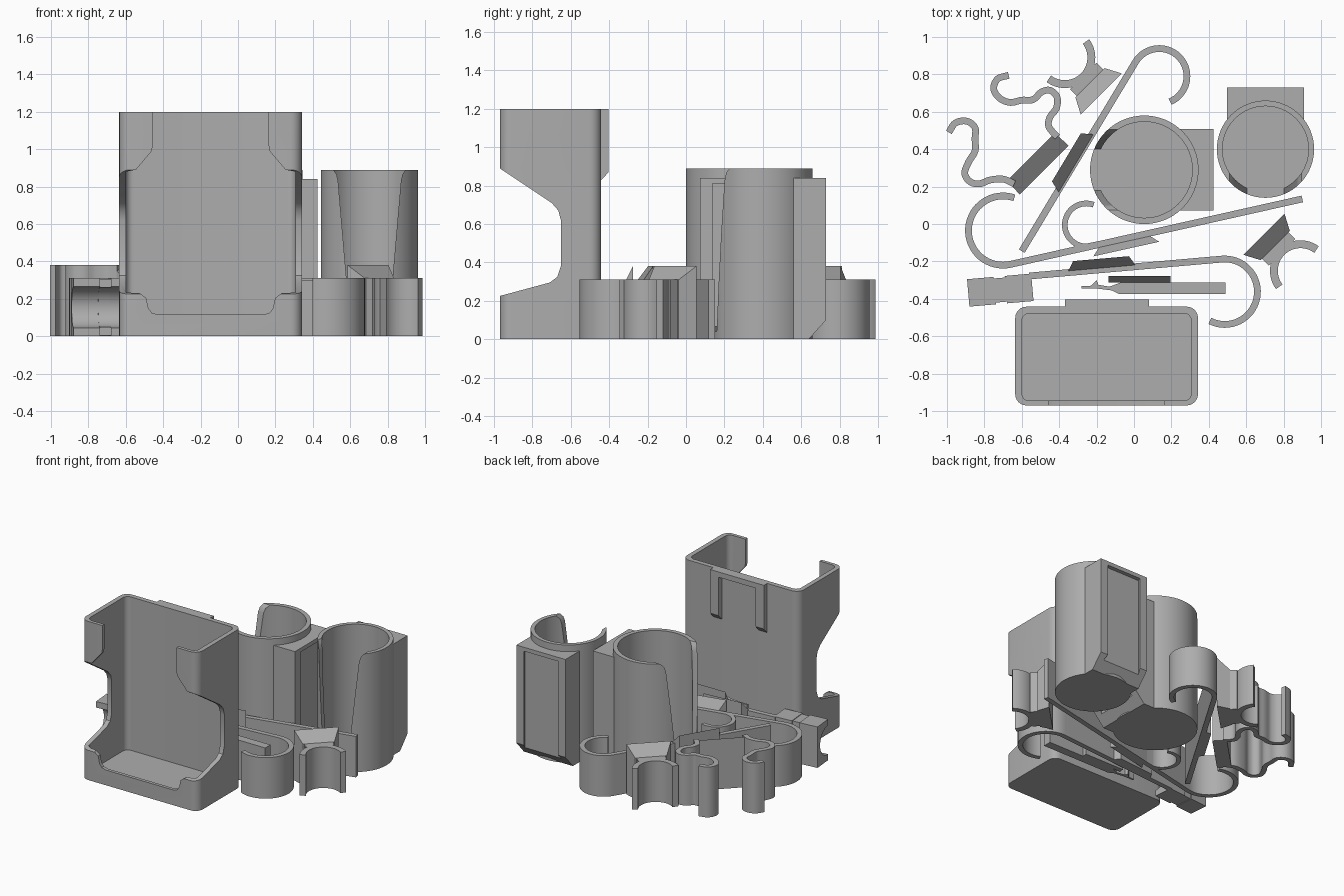
import bpy, bmesh, math
from mathutils import Vector, Matrix

if "Cube" in bpy.data.objects:
    bpy.data.objects.remove(bpy.data.objects["Cube"])

grey = bpy.data.materials.new("plastic_grey")
grey.diffuse_color = (0.42, 0.42, 0.42, 1)
grey.use_nodes = True
grey.node_tree.nodes["Principled BSDF"].inputs["Base Color"].default_value = grey.diffuse_color
H = 0.31      # height of the flat-lying clips
HT = 0.38     # height of the tall connector edges


def finish(name, bm):
    bmesh.ops.recalc_face_normals(bm, faces=bm.faces)
    me = bpy.data.meshes.new(name)
    bm.to_mesh(me)
    bm.free()
    me.materials.append(grey)
    ob = bpy.data.objects.new(name, me)
    bpy.context.collection.objects.link(ob)
    return ob


def smooth(ob):
    bpy.ops.object.select_all(action='DESELECT')
    ob.select_set(True)
    bpy.context.view_layer.objects.active = ob
    bpy.ops.object.shade_smooth_by_angle(angle=math.radians(30))


def prism(name, pts, a, b, axis='z'):
    """Extrude a 2D outline from a to b along an axis."""
    place = {'z': lambda u, v, t: (u, v, t), 'y': lambda u, v, t: (u, t, v),
             'x': lambda u, v, t: (t, u, v)}[axis]
    bm = bmesh.new()
    lo = [bm.verts.new(place(u, v, a)) for u, v in pts]
    hi = [bm.verts.new(place(u, v, b)) for u, v in pts]
    n = len(pts)
    bm.faces.new(lo)
    bm.faces.new(hi)
    for i in range(n):
        j = (i + 1) % n
        bm.faces.new((lo[i], lo[j], hi[j], hi[i]))
    return finish(name, bm)


def arc(cx, cy, r, a0, a1, n=32):
    return [(cx + r * math.cos(math.radians(a0 + (a1 - a0) * i / n)),
             cy + r * math.sin(math.radians(a0 + (a1 - a0) * i / n))) for i in range(n + 1)]


def circle(r, n=64):
    return arc(0, 0, r, 0, 360, n)[:-1]


def rect(x0, x1, y0, y1, r=0.0):
    if not r:
        return [(x0, y0), (x1, y0), (x1, y1), (x0, y1)]
    return (arc(x0 + r, y0 + r, r, 180, 270, 6) + arc(x1 - r, y0 + r, r, 270, 360, 6)
            + arc(x1 - r, y1 - r, r, 0, 90, 6) + arc(x0 + r, y1 - r, r, 90, 180, 6))


def boolean(ob, tool, op='DIFFERENCE'):
    m = ob.modifiers.new("bool", 'BOOLEAN')
    m.object, m.operation, m.solver = tool, op, 'EXACT'
    bpy.context.view_layer.objects.active = ob
    bpy.ops.object.modifier_apply(modifier=m.name)
    bpy.data.objects.remove(tool, do_unlink=True)


def curve_through(p, n=5):
    """Catmull-Rom curve through the points."""
    p = [Vector(q) for q in p]
    p = [2 * p[0] - p[1]] + p + [2 * p[-1] - p[-2]]
    out = []
    for i in range(1, len(p) - 2):
        a, b, c, d = p[i - 1:i + 3]
        for k in range(n):
            t = k / n
            out.append(0.5 * (2 * b + (c - a) * t + (2 * a - 5 * b + 4 * c - d) * t * t
                              + (3 * b - a - 3 * c + d) * t ** 3))
    return out + [p[-2]]


def strip(name, path, w=0.036, z1=H):
    """Upright band of constant thickness following a path."""
    p = [Vector(q) for q in path]
    left, right = [], []
    for i, q in enumerate(p):
        d = (p[min(i + 1, len(p) - 1)] - p[max(i - 1, 0)]).normalized()
        n = Vector((-d.y, d.x)) * w / 2
        left.append(q + n)
        right.append(q - n)
    ob = prism(name, [tuple(v) for v in left + right[::-1]], 0, z1)
    smooth(ob)
    return ob


def connector(name, near, ang, depth, w_near, w_far, z_near=H, z_far=HT):
    """Dovetail plate whose top slopes from its far edge down to its near edge."""
    d = Vector((math.cos(math.radians(ang)), math.sin(math.radians(ang))))
    s = Vector((-d.y, d.x))
    near = Vector(near)
    ob = prism(name, [tuple(near + d * t + s * k * w / 2) for t, k, w in
                      ((0, -1, w_near), (depth, -1, w_far), (depth, 1, w_far), (0, 1, w_near))], 0, 1)
    for v in ob.data.vertices:
        if v.co.z > 0.5:
            t = (Vector(v.co[:2]) - near).dot(d) / depth
            v.co.z = z_near + (z_far - z_near) * t
    return ob


# --- Box holder: shell, cavity, front window, side cut-outs ---
cx = -0.146
box = prism("box_holder", rect(-0.635, 0.342, -0.97, -0.442, 0.06), 0, 1.2)
boolean(box, prism("cut", rect(-0.6, 0.307, -0.945, -0.478, 0.04), 0.04, 1.3))
half = [(0.28, 0.115), (0.315, 0.125), (0.333, 0.15), (0.345, 0.205), (0.38, 0.23), (0.454, 0.235),
        (0.454, 0.88), (0.40, 0.89), (0.315, 0.99), (0.31, 1.02), (0.31, 1.3)]
boolean(box, prism("cut", [(cx + u, v) for u, v in half] + [(cx - u, v) for u, v in half[::-1]],
                   -1.1, -0.9, 'y'))
side = [(-1.1, 0.19), (-0.97, 0.225), (-0.71, 0.295), (-0.67, 0.325), (-0.652, 0.38), (-0.652, 0.62),
        (-0.665, 0.67), (-0.70, 0.71), (-0.97, 0.89), (-1.1, 0.97)]
boolean(box, prism("cut", side, -1, 1, 'x'))
smooth(box)

# Mounting rails and cap on the back of the box holder
for x0, x1, nm in ((-0.37, -0.30, "left"), (0.01, 0.08, "right")):
    prism("box_rail_" + nm, [(-0.45, 0.82), (-0.403, 0.87), (-0.403, 1.2), (-0.45, 1.2)], x0, x1, 'x')
prism("box_rail_cap", rect(-0.30, 0.01, -0.45, -0.403), 1.16, 1.2)


# --- Open-sided cups with a slotted mounting block ---
def cup(name, loc, turn, r, ri, hw, depth):
    ob = prism(name, circle(r), 0, 0.89)
    boolean(ob, prism("block", [(0, 0), (depth - 0.09, 0), (depth, 0.1), (depth, 0.84), (0, 0.84)],
                      -hw, hw, 'x'), 'UNION')
    boolean(ob, prism("cut", circle(ri), 0.04, 1))
    k = r / 0.26
    s = [(0.1 * k, 0.04), (0.168 * k, 0.83), (0.176 * k, 0.865), (0.2 * k, 0.9)]
    boolean(ob, prism("cut", s + [(-u, v) for u, v in s[::-1]], -0.5, -0.01, 'y'))
    rw = hw * 0.66
    boolean(ob, prism("cut", [(-rw, depth + 0.02), (rw, depth + 0.02), (rw + 0.02, depth - 0.03),
                              (-rw - 0.02, depth - 0.03)], 0.05, 0.81))
    ob.location = loc
    ob.rotation_euler.z = math.radians(turn)
    smooth(ob)


cup("large_cup", (0.055, 0.29, 0), -90, 0.29, 0.257, 0.217, 0.37)
cup("small_cup", (0.703, 0.40, 0), 0, 0.26, 0.23, 0.205, 0.33)

# --- Long hooks with their connectors ---
strip("hook_wide", [(0.9, 0.134)] + arc(-0.70, -0.035, 0.185, -77.5, -289))
connector("hook_wide_connector", (-0.05, -0.095), -77.5, 0.04, 0.28, 0.36)
strip("hook_diagonal", [(-0.6, -0.145)] + arc(0.135, 0.79, 0.148, 149, -67))
connector("hook_diagonal_connector", (-0.31, 0.325), 149, 0.06, 0.36, 0.30)
strip("hook_low", [(-0.56, -0.278)] + arc(0.485, -0.362, 0.175, 95, -117))
connector("hook_low_connector", (-0.172, -0.235), 95, 0.05, 0.36, 0.30)

# Small inner hook and the flat tongue lying beside the low hook
strip("hook_small", arc(-0.255, -0.005, 0.115, 70, 270) + [(-0.05, -0.08)], 0.03)
prism("tongue", [(-0.28, -0.345), (-0.2, -0.345), (-0.12, -0.355), (-0.08, -0.375), (0.49, -0.375),
                 (0.49, -0.312), (-0.07, -0.312), (-0.13, -0.335), (-0.19, -0.325),
                 (-0.2, -0.30), (-0.23, -0.33), (-0.28, -0.332)], 0, H - 0.01)
connector("tongue_connector", (0.03, -0.312), 90, 0.035, 0.33, 0.33)

# --- Saddle clip at the end of the low hook ---
saddle = [(-0.075, 0), (0.072, 0), (0.072, H), (-0.075, H)] + arc(-0.075, 0.155, 0.11, 90, -90, 16)
for i, (x0, x1, k) in enumerate(((-0.172, -0.03, 1), (-0.03, 0.03, 0.88), (0.03, 0.172, 1))):
    ob = prism("saddle_clip_%d" % i, [(u * k, 0.155 + (v - 0.155) * (0.97 if k < 1 else 1))
                                     for u, v in saddle], x0, x1, 'x')
    ob.location = (-0.715, -0.352, 0)
    ob.rotation_euler.z = math.radians(5)
    smooth(ob)

# --- Round snap clips: half ring plus sloped connector and lock barbs ---
for nm, c, ang in (("right", (0.89, -0.25), 135), ("back", (-0.37, 0.89), -45)):
    strip("snap_ring_" + nm, arc(c[0], c[1], 0.142, ang - 82, ang + 82), 0.042)
    d = Vector((math.cos(math.radians(ang)), math.sin(math.radians(ang))))
    base = Vector(c) + d * 0.14
    connector("snap_neck_" + nm, base, ang, 0.06, 0.2, 0.2, H, H)
    connector("snap_plate_" + nm, base + d * 0.05, ang, 0.085, 0.22, 0.31)

# --- Double curled clip ---
strip("curl_upper", curve_through([
    (-0.67, 0.795), (-0.73, 0.775), (-0.75, 0.72), (-0.715, 0.67), (-0.66, 0.65), (-0.6, 0.662),
    (-0.54, 0.665), (-0.495, 0.705), (-0.45, 0.715), (-0.412, 0.68), (-0.415, 0.62), (-0.45, 0.57),
    (-0.455, 0.52), (-0.41, 0.465)]), 0.036, HT)
strip("curl_lower", curve_through([
    (-0.99, 0.49), (-0.955, 0.54), (-0.895, 0.55), (-0.85, 0.515), (-0.85, 0.455), (-0.85, 0.39),
    (-0.885, 0.33), (-0.905, 0.27), (-0.875, 0.225), (-0.825, 0.215), (-0.77, 0.235), (-0.70, 0.24),
    (-0.64, 0.215)]), 0.036, HT)
connector("curl_plate", (-0.48, 0.288), 135, 0.1, 0.37, 0.36)
